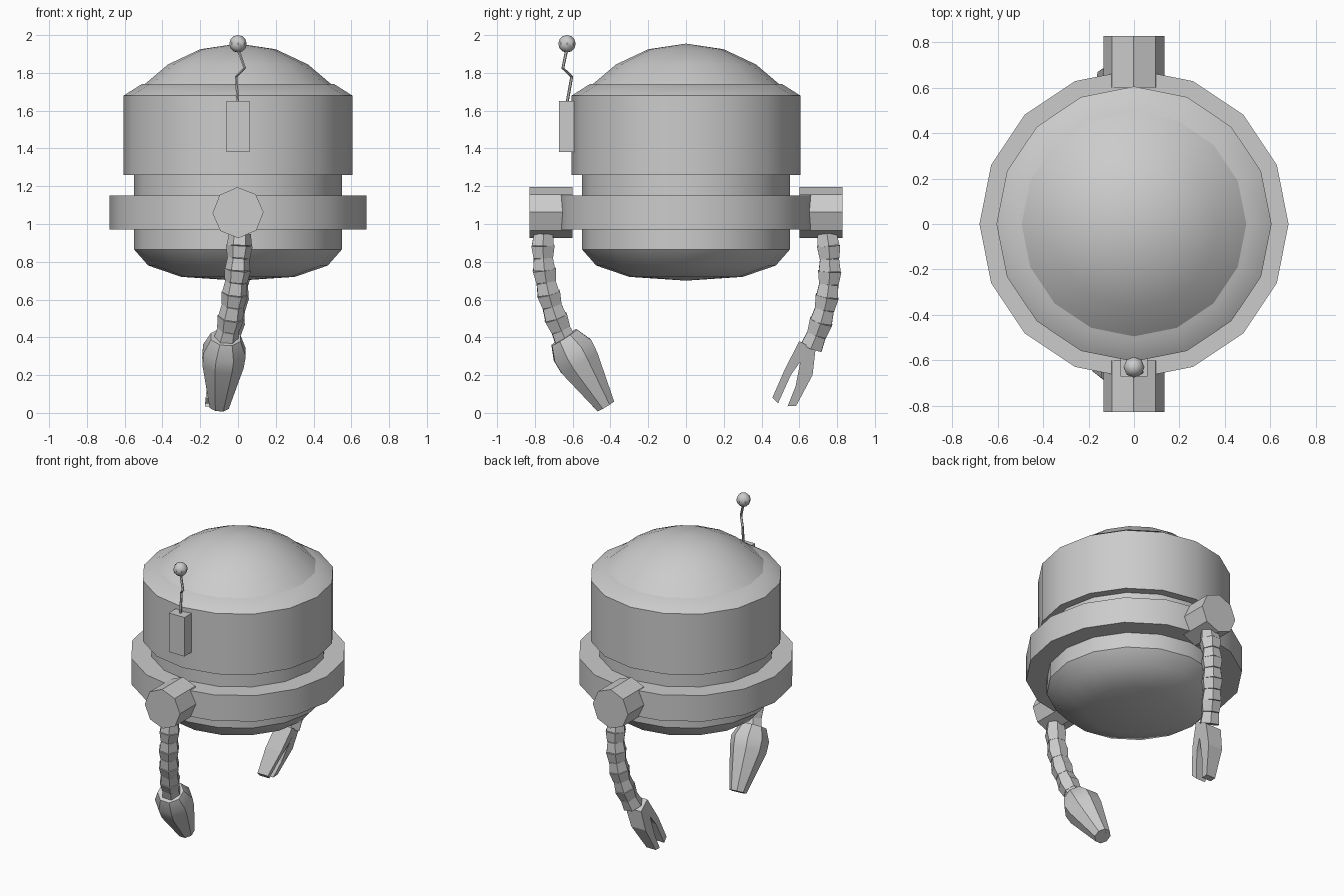
import bpy, bmesh, math
from mathutils import Vector

if "Cube" in bpy.data.objects:
    bpy.data.objects.remove(bpy.data.objects["Cube"])


def make(name, verts, faces, smooth=None):
    me = bpy.data.meshes.new(name)
    me.from_pydata([tuple(v) for v in verts], [], faces)
    bm = bmesh.new()
    bm.from_mesh(me)
    bmesh.ops.remove_doubles(bm, verts=bm.verts, dist=1e-5)
    bmesh.ops.recalc_face_normals(bm, faces=bm.faces)
    bm.to_mesh(me)
    bm.free()
    ob = bpy.data.objects.new(name, me)
    bpy.context.collection.objects.link(ob)
    if smooth:
        bpy.ops.object.select_all(action='DESELECT')
        ob.select_set(True)
        bpy.context.view_layer.objects.active = ob
        bpy.ops.object.shade_smooth_by_angle(angle=math.radians(smooth))
    return ob


def bridge(rings, sides, closed=False):
    faces = []
    for i in range(rings if closed else rings - 1):
        a, b = i * sides, (i + 1) % rings * sides
        faces += [(a + j, a + (j + 1) % sides, b + (j + 1) % sides, b + j) for j in range(sides)]
    return faces


def lathe(name, profile, closed=False, sides=16):
    verts = [(r * math.cos(math.tau * j / sides), r * math.sin(math.tau * j / sides), z)
             for r, z in profile for j in range(sides)]
    return make(name, verts, bridge(len(profile), sides, closed), 40)


def loft(name, path, radii, sides, smooth=None, phase=0.0):
    """Tube through path points; its rings face along the overall direction."""
    path = [Vector(p) for p in path]
    verts = []
    for i, p in enumerate(path):
        d = (path[min(i + 1, len(path) - 1)] - path[max(i - 1, 0)]).normalized()
        u = d.cross(Vector((1, 0.01, 0.02))).normalized()
        w = u.cross(d)
        for j in range(sides):
            a = math.tau * (j + phase) / sides
            verts.append(p + radii[i] * (math.cos(a) * u + math.sin(a) * w))
    n = len(path)
    faces = bridge(n, sides) + [tuple(range(sides)), tuple(range((n - 1) * sides, n * sides))]
    return make(name, verts, faces, smooth)


# Body, waist ring, head and dome
lathe("body", [(0, .70), (.30, .72), (.475, .78), (.55, .865), (.55, 1.27), (0, 1.27)])
lathe("waist_ring", [(.54, .97), (.68, .97), (.68, 1.15), (.54, 1.15)], closed=True)
lathe("head", [(0, 1.26), (.605, 1.26), (.605, 1.68), (.51, 1.74), (0, 1.74)])
lathe("dome", [(.50, 1.735), (.37, 1.845), (.20, 1.925), (0, 1.955)])

# Shoulders: octagonal drums
for label, s in (("front", -1), ("back", 1)):
    loft(label + "_shoulder", [(0, s * .60, 1.06), (0, s * .828, 1.06)], [.135, .135], 8)


# Arms: overlapping wide and narrow segments along a bend
def arm(label, a, b, c, count=9):
    a, b, c = Vector(a), Vector(b), Vector(c)
    pts = [(1 - t) ** 2 * a + 2 * t * (1 - t) * b + t * t * c
           for t in (i / count for i in range(count + 1))]
    for i in range(count):
        r = (.071, .060) if i % 2 else (.058, .067)
        loft(f"{label}_arm_segment_{i}", pts[i:i + 2], r, 6, phase=.5)


arm("front", (.01, -.755, .95), (.0, -.775, .66), (-.065, -.635, .38))
arm("back", (.01, .745, .95), (.01, .80, .65), (-.06, .665, .35))

# Front hand: tapered mitt with a small hollow tip
loft("front_hand", [(-.065, -.645, .40), (-.072, -.60, .33), (-.08, -.565, .265), (-.10, -.425, .035),
                    (-.10, -.425, .035), (-.098, -.445, .07)],
     [.085, .122, .118, .055, .035, .03], 8, 35, phase=.5)

# Back hand: two-pronged claw, cut from a side outline and leaning sideways
def prong(name, outline):
    n = len(outline)
    verts = []
    for s in (-1, 1):
        for y, z in outline:
            t = (.38 - z) / .34
            half = .06 - .025 * max(0, t - .4) / .6
            verts.append((-.065 - .075 * t + s * half, y, z))
    faces = [tuple(range(n)), tuple(range(n, 2 * n))]
    faces += [(i, (i + 1) % n, n + (i + 1) % n, n + i) for i in range(n)]
    make(name, verts, faces)


prong("claw_inner_prong", [(.60, .38), (.525, .235), (.457, .08), (.487, .05), (.555, .20), (.605, .27), (.645, .355)])
prong("claw_outer_prong", [(.605, .27), (.58, .14), (.538, .035), (.583, .037), (.67, .20), (.685, .33), (.645, .355)])

# Antenna: box, crooked rod and ball
bpy.ops.mesh.primitive_cube_add(size=1, location=(0, -.63, 1.515))
box = bpy.context.object
box.name = "antenna_box"
box.scale = (.12, .084, .27)
rod = [(0, -.63, 1.64), (-.01, -.605, 1.78), (.035, -.652, 1.825), (0, -.63, 1.93)]
loft("antenna_rod", rod, [.008] * 4, 6)
bpy.ops.mesh.primitive_uv_sphere_add(segments=8, ring_count=6, radius=.046, location=(0, -.63, 1.954))
bpy.context.object.name = "antenna_ball"
bpy.ops.object.shade_smooth_by_angle(angle=math.radians(35))
